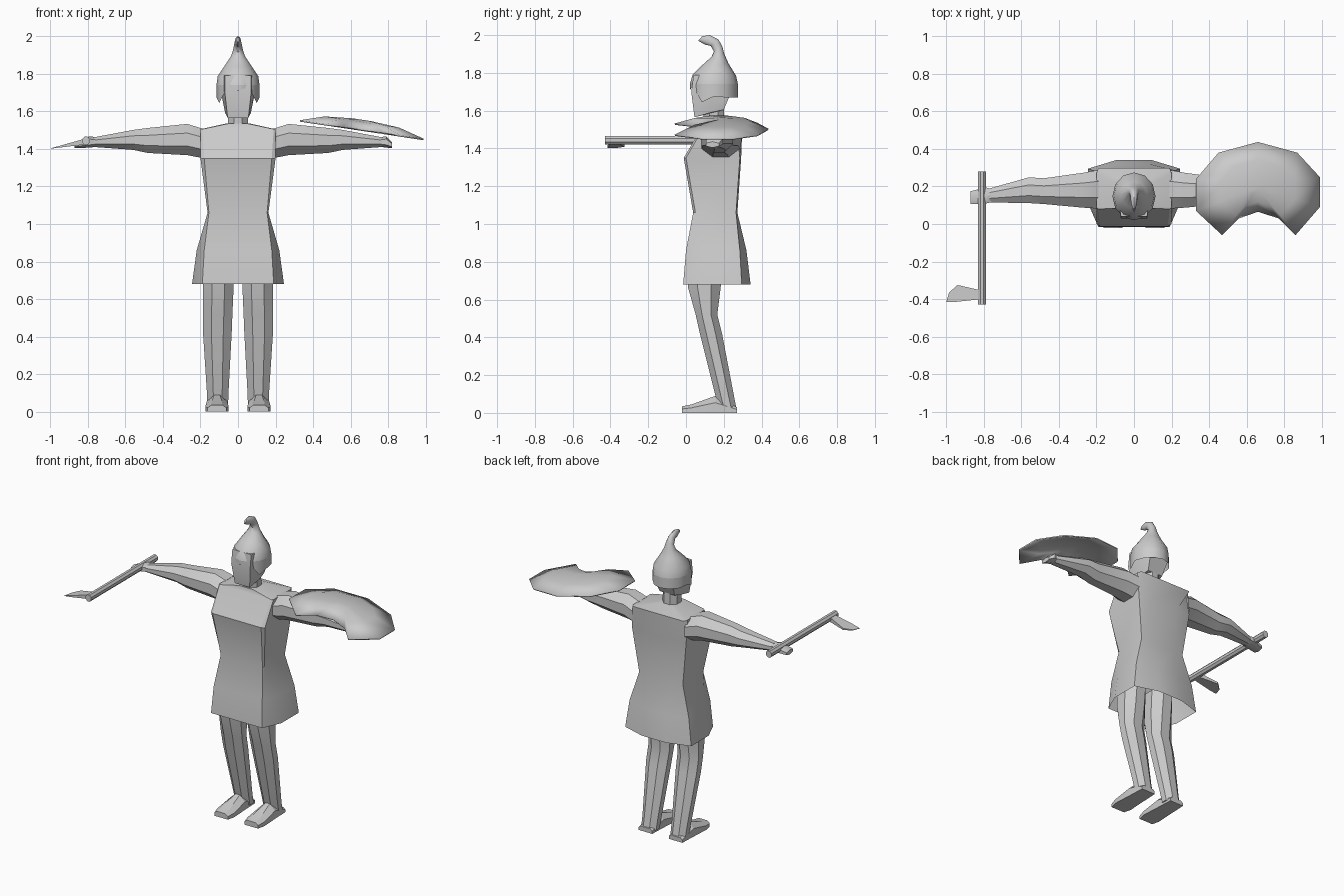
import bpy, bmesh, math
from mathutils import Vector

grey = bpy.data.materials.new("plain_grey")
grey.diffuse_color = (0.6, 0.6, 0.6, 1)


def finish(name, bm, angle=35):
    bmesh.ops.recalc_face_normals(bm, faces=bm.faces)
    me = bpy.data.meshes.new(name)
    bm.to_mesh(me)
    bm.free()
    ob = bpy.data.objects.new(name, me)
    bpy.context.collection.objects.link(ob)
    me.materials.append(grey)
    bpy.ops.object.select_all(action='DESELECT')
    ob.select_set(True)
    bpy.context.view_layer.objects.active = ob
    bpy.ops.object.shade_smooth_by_angle(angle=math.radians(angle))
    return ob


def loft(name, rings, caps=(True, True), angle=35):
    """Skin a list of equal-length point rings."""
    bm = bmesh.new()
    vs = [[bm.verts.new(p) for p in r] for r in rings]
    n = len(rings[0])
    for a, b in zip(vs, vs[1:]):
        for i in range(n):
            j = (i + 1) % n
            bm.faces.new((a[i], a[j], b[j], b[i]))
    if caps[0]:
        bm.faces.new(vs[0])
    if caps[1]:
        bm.faces.new(vs[-1])
    return finish(name, bm, angle)


def oval(c, u, v, n=8):
    """Ring around c spanned by half-axes u and v."""
    c, u, v = Vector(c), Vector(u), Vector(v)
    return [c + u * math.cos(t) + v * math.sin(t)
            for t in (2 * math.pi * (i + 0.5) / n for i in range(n))]


def box_ring(z, fx, fy, sx, y1, y2, bx, by):
    """Eight-sided tunic section: front pair, side pairs, back pair."""
    half = [(fx, fy), (sx, y1), (sx, y2), (bx, by)]
    return [(x, y, z) for x, y in half] + [(-x, y, z) for x, y in reversed(half)]


# Tunic: open hem, pinched waist, sloped shoulders
loft("tunic", [
    box_ring(0.68, 0.19, -0.015, 0.245, 0.11, 0.295, 0.09, 0.342),
    box_ring(0.86, 0.18, 0.00, 0.22, 0.11, 0.285, 0.08, 0.32),
    box_ring(1.06, 0.155, 0.038, 0.162, 0.05, 0.265, 0.08, 0.272),
    box_ring(1.35, 0.18, -0.012, 0.2, 0.0, 0.285, 0.1, 0.292),
    box_ring(1.505, 0.19, 0.08, 0.2, 0.09, 0.27, 0.19, 0.298),
    box_ring(1.535, 0.05, 0.085, 0.065, 0.1, 0.2, 0.05, 0.22)],
    caps=(False, True), angle=25)

# Neck and head
loft("neck", [oval((0, y, z), (0.058, 0, 0), (0, 0.06, 0))
              for y, z in ((0.15, 1.5), (0.145, 1.62))])
loft("head", [
    [(-0.055, 0.045, 1.565), (0.055, 0.045, 1.565), (0.068, 0.13, 1.59), (0.055, 0.2, 1.605), (-0.055, 0.2, 1.605), (-0.068, 0.13, 1.59)],
    [(-0.07, 0.028, 1.70), (0.07, 0.028, 1.70), (0.09, 0.13, 1.70), (0.07, 0.24, 1.70), (-0.07, 0.24, 1.70), (-0.09, 0.13, 1.70)],
    [(-0.07, 0.04, 1.79), (0.07, 0.04, 1.79), (0.08, 0.13, 1.79), (0.06, 0.22, 1.79), (-0.06, 0.22, 1.79), (-0.08, 0.13, 1.79)]],
    angle=25)

# Helmet: front point, back point and half-width per section, curling forward at the tip
sections = [((0.02, 1.74), (0.275, 1.74), 0.115), ((0.035, 1.79), (0.265, 1.785), 0.108),
            ((0.085, 1.84), (0.225, 1.85), 0.07), ((0.135, 1.885), (0.203, 1.90), 0.038),
            ((0.148, 1.915), (0.192, 1.94), 0.026), ((0.13, 1.943), (0.172, 1.977), 0.02),
            ((0.10, 1.95), (0.125, 2.0), 0.016), ((0.065, 1.97), (0.085, 1.994), 0.006)]
rings = []
for (fy, fz), (by, bz), w in sections:
    f, b = Vector((0, fy, fz)), Vector((0, by, bz))
    rings.append([(f + b) / 2 + (b - f) / 2 * math.cos(t) + Vector((w * math.sin(t), 0, 0))
                  for t in (math.pi * i / 6 for i in range(12))])
loft("helmet", rings, caps=(False, True), angle=40)

# Helmet skirt: neck guard and cheek guards hang from the rim, short brow with nose guard
drop = {0: 1.67, 1: 1.67, 2: 1.67, 3: 1.675, 4: 1.645, 5: 1.73, 6: 1.71}
low = [(p.x, p.y, drop[min(i, 12 - i)]) for i, p in enumerate(rings[0])]
loft("helmet_guard", [low, rings[0]], caps=(False, False), angle=40)

for s, side in ((-1, "right"), (1, "left")):
    # Arm: x, y centre, z centre, y half, z half
    arm = [(0.19, 0.185, 1.43, 0.105, 0.08), (0.27, 0.18, 1.45, 0.095, 0.085),
           (0.48, 0.175, 1.445, 0.07, 0.068), (0.56, 0.18, 1.448, 0.07, 0.054),
           (0.77, 0.152, 1.436, 0.038, 0.026)]
    loft(side + "_arm", [oval((s * x, y, z), (0, a * 1.06, 0), (0, 0, b * 1.06))
                         for x, y, z, a, b in arm])
    # Hand: the right one grips the axe
    reach = 0.87 if s < 0 else 0.82
    hand = [(0.74, 0.152, 1.437, 0.034, 0.024), (0.79, 0.152, 1.437, 0.05, 0.03),
            (reach, 0.14, 1.42, 0.04, 0.016)]
    loft(side + "_hand", [oval((s * x, y, z), (0, a, 0), (0, 0, b), 6)
                          for x, y, z, a, b in hand])
    # Leg: z, x centre, x half, front y, back y
    leg = [(0.82, 0.105, 0.082, 0.0, 0.2), (0.66, 0.105, 0.083, 0.01, 0.185),
           (0.52, 0.108, 0.08, 0.05, 0.167), (0.42, 0.11, 0.078, 0.072, 0.192),
           (0.09, 0.108, 0.058, 0.155, 0.255), (0.015, 0.108, 0.056, 0.175, 0.27)]
    loft(side + "_leg", [oval((s * x, (f + b) / 2, z), (w * 1.06, 0, 0), (0, (b - f) / 2 * 1.06, 0))
                         for z, x, w, f, b in leg])
    # Foot: flat sole, low toe, ridge rising to the ankle
    foot = [(-0.02, 0.05, 0.03, 0.035), (0.03, 0.062, 0.03, 0.045),
            (0.155, 0.055, 0.015, 0.09), (0.27, 0.05, 0.035, 0.03)]
    loft(side + "_foot", [[(s * (0.112 + x), y, z) for x, z in
                           ((-w, 0), (w, 0), (w, h * 0.6), (t, h), (-t, h), (-w, h * 0.6))]
                          for y, w, t, h in foot], angle=25)

# Axe: handle along y, thin flared blade
loft("axe_handle", [oval((-0.81, y, 1.443), (0.022, 0, 0), (0, 0, 0.024)) for y in (-0.43, 0.28)])
blade = [(-0.81, -0.355), (-0.94, -0.325), (-0.985, -0.365), (-1.0, -0.415), (-0.95, -0.415), (-0.81, -0.40)]
loft("axe_blade", [[(x, y, 1.402 + (x + 1) * 0.2 + d * (x + 1.01)) for x, y in blade]
                   for d in (-0.08, 0.08)], angle=25)

# Shield: tilted bulging shell with a scalloped front edge
outline = [(0.33, 0.24), (0.45, 0.38), (0.66, 0.437), (0.87, 0.38), (0.99, 0.25), (0.99, 0.09),
           (0.86, -0.06), (0.77, 0.03), (0.66, 0.065), (0.56, 0.03), (0.47, -0.06), (0.33, 0.07)]
cx, cy = 0.66, 0.2


def shield_ring(k, lift):
    pts = [(cx + (x - cx) * k, cy + (y - cy) * k) for x, y in outline]
    return [(x, y, 1.553 - 0.15 * (x - 0.33) + lift) for x, y in pts]


shield = loft("shield", [shield_ring(1, 0), shield_ring(0.6, 0.04), shield_ring(0.15, 0.052)],
              caps=(False, True), angle=40)
mod = shield.modifiers.new("thickness", 'SOLIDIFY')
mod.thickness = 0.008
